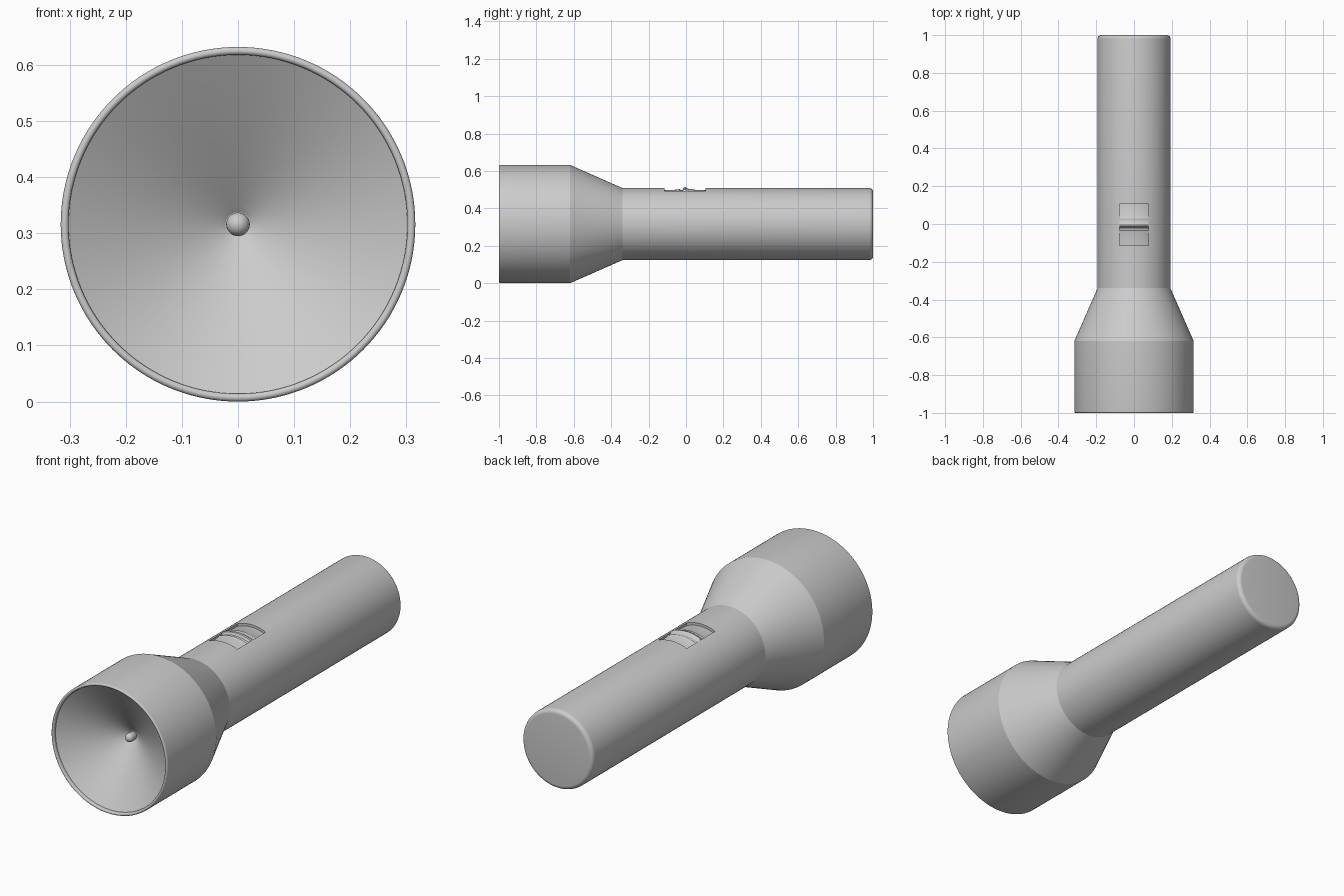
import bpy, bmesh, math

if "Cube" in bpy.data.objects:
    bpy.data.objects.remove(bpy.data.objects["Cube"])

CZ = 0.316      # height of the torch axis
SEG = 128


def finish(name, bm, angle=20):
    bmesh.ops.remove_doubles(bm, verts=bm.verts, dist=1e-5)
    bmesh.ops.recalc_face_normals(bm, faces=bm.faces)
    me = bpy.data.meshes.new(name)
    bm.to_mesh(me)
    bm.free()
    ob = bpy.data.objects.new(name, me)
    bpy.context.collection.objects.link(ob)
    smooth(ob, angle)
    return ob


def smooth(ob, angle):
    bpy.ops.object.select_all(action='DESELECT')
    ob.select_set(True)
    bpy.context.view_layer.objects.active = ob
    bpy.ops.object.shade_smooth_by_angle(angle=math.radians(angle))


def lathe(name, profile):
    """Revolve (radius, y) points around the torch axis."""
    bm = bmesh.new()
    vs = [bm.verts.new((r, y, CZ)) for r, y in profile]
    es = [bm.edges.new(p) for p in zip(vs, vs[1:])]
    bmesh.ops.spin(bm, geom=vs + es, cent=(0, 0, CZ), axis=(0, 1, 0),
                   angle=math.tau, steps=SEG, use_merge=True)
    return finish(name, bm)


def arc(cr, cy, rad, a0, a1, n):
    return [(cr + rad * math.cos(math.radians(a0 + (a1 - a0) * i / n)),
             cy + rad * math.sin(math.radians(a0 + (a1 - a0) * i / n))) for i in range(n + 1)]


# Body: reflector cone, rounded rim, head, taper, handle, rounded tail
body = lathe("body",
             [(0, -0.81), (0.022, -0.812), (0.032, -0.82), (0.302, -0.985)]
             + arc(0.309, -0.993, 0.007, 180, 360, 10)
             + [(0.316, -0.62), (0.193, -0.34)]
             + arc(0.173, 0.98, 0.02, 0, 90, 6) + [(0, 1.0)])

# Switch recess cut into the handle
bm = bmesh.new()
bmesh.ops.create_cube(bm, size=1)
bmesh.ops.scale(bm, vec=(0.154, 0.22, 0.14), verts=bm.verts)
bmesh.ops.translate(bm, vec=(0, -0.005, 0.54), verts=bm.verts)
cutter = finish("recess_cutter", bm)
cutter.hide_render = True
mod = body.modifiers.new("recess", 'BOOLEAN')
mod.operation = 'DIFFERENCE'
mod.solver = 'EXACT'
mod.object = cutter
bpy.context.view_layer.objects.active = body
bpy.ops.object.modifier_apply(modifier="recess")
bpy.data.objects.remove(cutter)
smooth(body, 20)

# Sliding switch: curved plate with a thumb ridge, profile is (y, radius)
profile = [(-0.115, 0.181), (-0.05, 0.184), (-0.034, 0.188), (-0.026, 0.182),
           (-0.018, 0.184), (-0.012, 0.196), (-0.004, 0.198), (0.008, 0.190),
           (0.02, 0.187), (0.03, 0.189), (0.04, 0.184), (0.105, 0.181)]
bm = bmesh.new()
N = 16
rows = []
for y, r in profile:
    xs = [-0.077 + 0.154 * i / N for i in range(N + 1)]
    rows.append([bm.verts.new((x, y, CZ + math.sqrt(r * r - x * x))) for x in xs])
for a, b in zip(rows, rows[1:]):
    for i in range(N):
        bm.faces.new((a[i], a[i + 1], b[i + 1], b[i]))
finish("switch", bm, 30)

# Bulb: short stem with a rounded tip
lathe("bulb", [(0, -0.862)] + [(r, y) for r, y in arc(0, -0.841, 0.021, -80, 0, 10)]
      + [(0.021, -0.83), (0.016, -0.805), (0, -0.805)])
